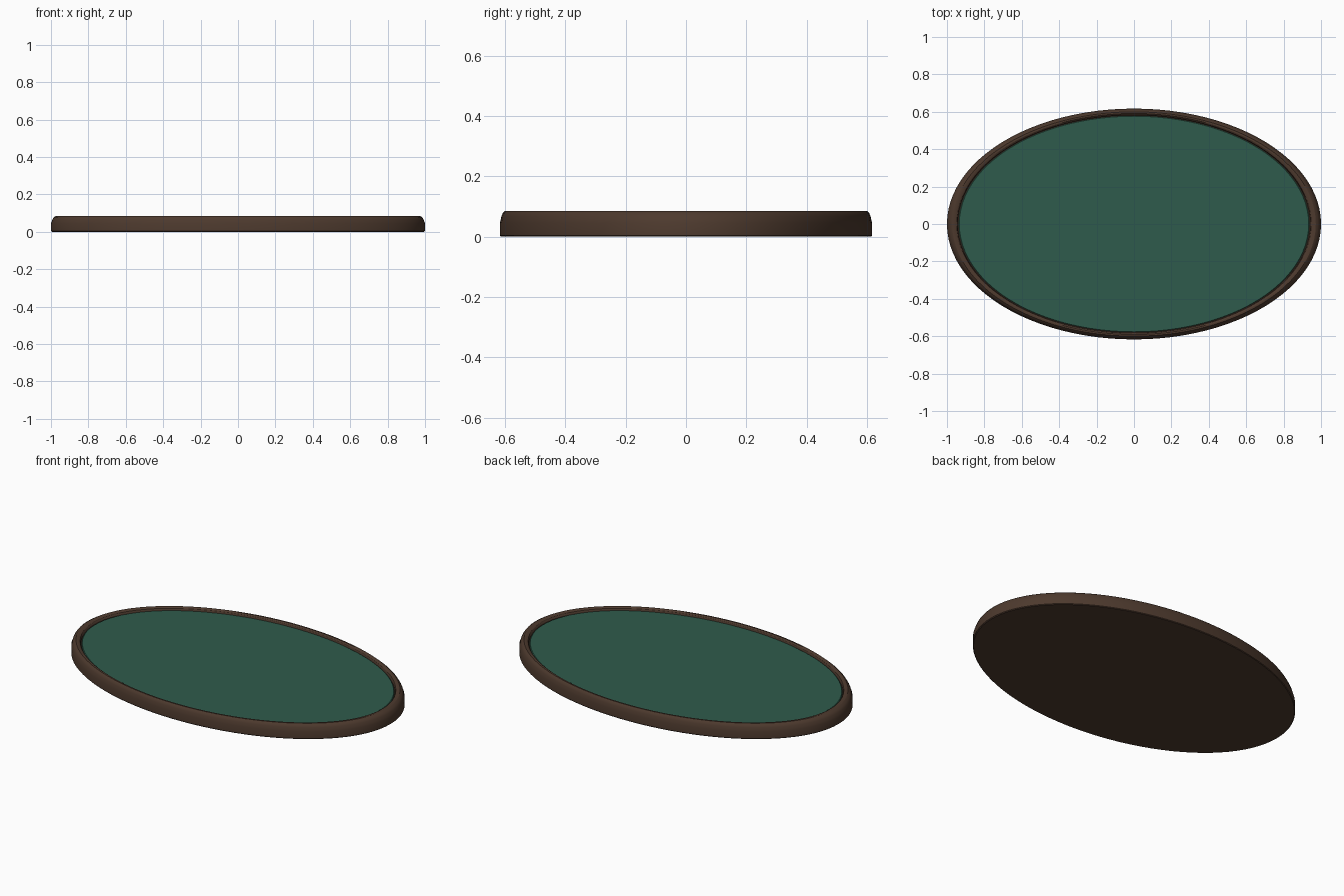
import bpy, bmesh, math

if "Cube" in bpy.data.objects:
    bpy.data.objects.remove(bpy.data.objects["Cube"])

SIDES = 96
RATIO = 0.617  # oval depth / width


def material(name, color):
    m = bpy.data.materials.new(name)
    m.diffuse_color = color
    m.use_nodes = True
    m.node_tree.nodes["Principled BSDF"].inputs["Base Color"].default_value = m.diffuse_color
    return m


def oval_lathe(name, profile, mat):
    """Sweep (radius, height) points round an oval, capping both ends."""
    bm = bmesh.new()
    rings = []
    for r, z in profile:
        rings.append([bm.verts.new((r * math.cos(2 * math.pi * i / SIDES),
                                    r * RATIO * math.sin(2 * math.pi * i / SIDES), z))
                      for i in range(SIDES)])
    for a, b in zip(rings, rings[1:]):
        for i in range(SIDES):
            j = (i + 1) % SIDES
            bm.faces.new((a[i], a[j], b[j], b[i]))
    bm.faces.new(rings[0][::-1])
    bm.faces.new(rings[-1])
    bmesh.ops.recalc_face_normals(bm, faces=bm.faces)
    mesh = bpy.data.meshes.new(name)
    bm.to_mesh(mesh)
    bm.free()
    mesh.materials.append(mat)
    obj = bpy.data.objects.new(name, mesh)
    bpy.context.collection.objects.link(obj)
    bpy.context.view_layer.objects.active = obj
    obj.select_set(True)
    bpy.ops.object.shade_smooth_by_angle(angle=math.radians(30))
    obj.select_set(False)
    return obj


wood = material("dark_wood", (0.075, 0.042, 0.027, 1))
felt = material("green_felt", (0.028, 0.105, 0.072, 1))

# Wooden base with a rounded raised rim and a shallow recess
oval_lathe("wooden_base", [
    (0.995, 0.0), (1.0, 0.004), (1.0, 0.045), (0.996, 0.055),
    (0.992, 0.067), (0.984, 0.078), (0.972, 0.085), (0.958, 0.085),
    (0.947, 0.080), (0.942, 0.072), (0.942, 0.062)], wood)

# Felt panel lying in the recess
oval_lathe("felt_panel", [(0.938, 0.060), (0.938, 0.068), (0.934, 0.071)], felt)
